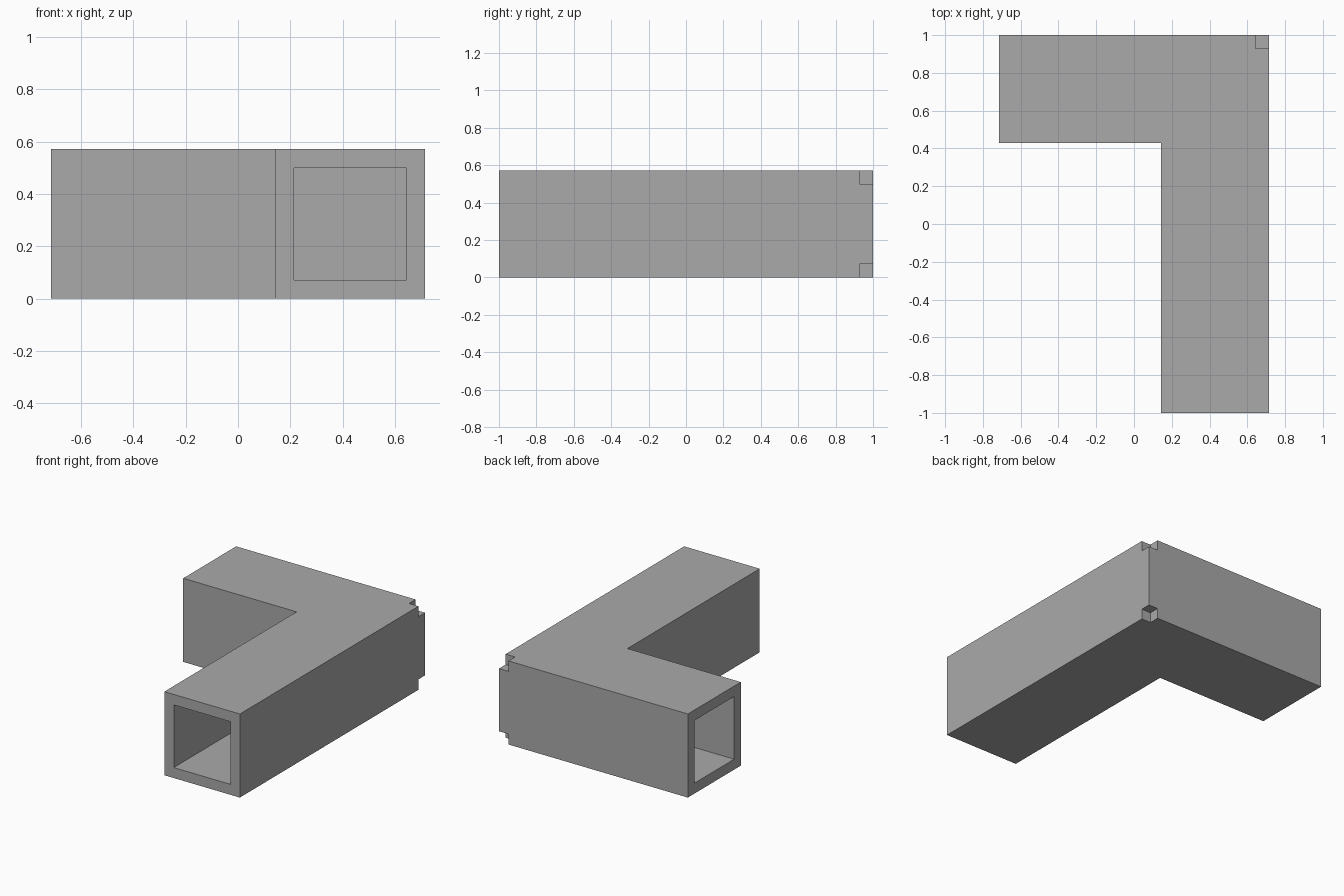
import bpy
import bmesh

if "Cube" in bpy.data.objects:
    bpy.data.objects.remove(bpy.data.objects["Cube"], do_unlink=True)

U = 1 / 14               # wall thickness
W = 8 * U                # outer width and height of the duct
X, Y = 10 * U, 14 * U    # half extents of the plan

grey = bpy.data.materials.new("plain_grey")
grey.use_nodes = True
colour = (0.4, 0.4, 0.4, 1)
grey.diffuse_color = colour
grey.node_tree.nodes["Principled BSDF"].inputs["Base Color"].default_value = colour


def prism(name, plan, z0, z1):
    """Extrude a counter-clockwise plan outline from z0 up to z1."""
    bm = bmesh.new()
    base = bm.faces.new([bm.verts.new((x, y, z0)) for x, y in plan])
    top = bmesh.ops.extrude_face_region(bm, geom=[base])["geom"]
    bmesh.ops.translate(bm, vec=(0, 0, z1 - z0),
                        verts=[v for v in top if isinstance(v, bmesh.types.BMVert)])
    bmesh.ops.recalc_face_normals(bm, faces=bm.faces)
    mesh = bpy.data.meshes.new(name)
    bm.to_mesh(mesh)
    bm.free()
    mesh.materials.append(grey)
    obj = bpy.data.objects.new(name, mesh)
    bpy.context.collection.objects.link(obj)
    return obj


def elbow(inset, overrun):
    """L-shaped plan, inset from the walls and run past the open ends."""
    left, front = -X - overrun, -Y - overrun
    right, back = X - inset, Y - inset
    inner_x, inner_y = X - W + inset, Y - W + inset
    return [(inner_x, front), (right, front), (right, back),
            (left, back), (left, inner_y), (inner_x, inner_y)]


def cut(target, cutter):
    mod = target.modifiers.new(cutter.name, "BOOLEAN")
    mod.operation = "DIFFERENCE"
    mod.solver = "EXACT"
    mod.object = cutter
    cutter.hide_render = True
    cutter.hide_viewport = True


# Square duct with a right-angle bend, open at both ends
duct = prism("elbow_duct", elbow(0, 0), 0, W)
cut(duct, prism("bore_cutter", elbow(U, U), U, W - U))

# Small cube notches at the top and bottom of the outer corner
e = 0.05
corner = [(X - U, Y - U), (X + e, Y - U), (X + e, Y + e), (X - U, Y + e)]
cut(duct, prism("lower_notch_cutter", corner, -e, U))
cut(duct, prism("upper_notch_cutter", corner, W - U, W + e))

# Bake the cuts and drop the cutters
bpy.context.view_layer.update()
graph = bpy.context.evaluated_depsgraph_get()
baked = bpy.data.meshes.new_from_object(duct.evaluated_get(graph))
cutters = [m.object for m in duct.modifiers]
duct.modifiers.clear()
duct.data = baked
for c in cutters:
    bpy.data.objects.remove(c, do_unlink=True)
